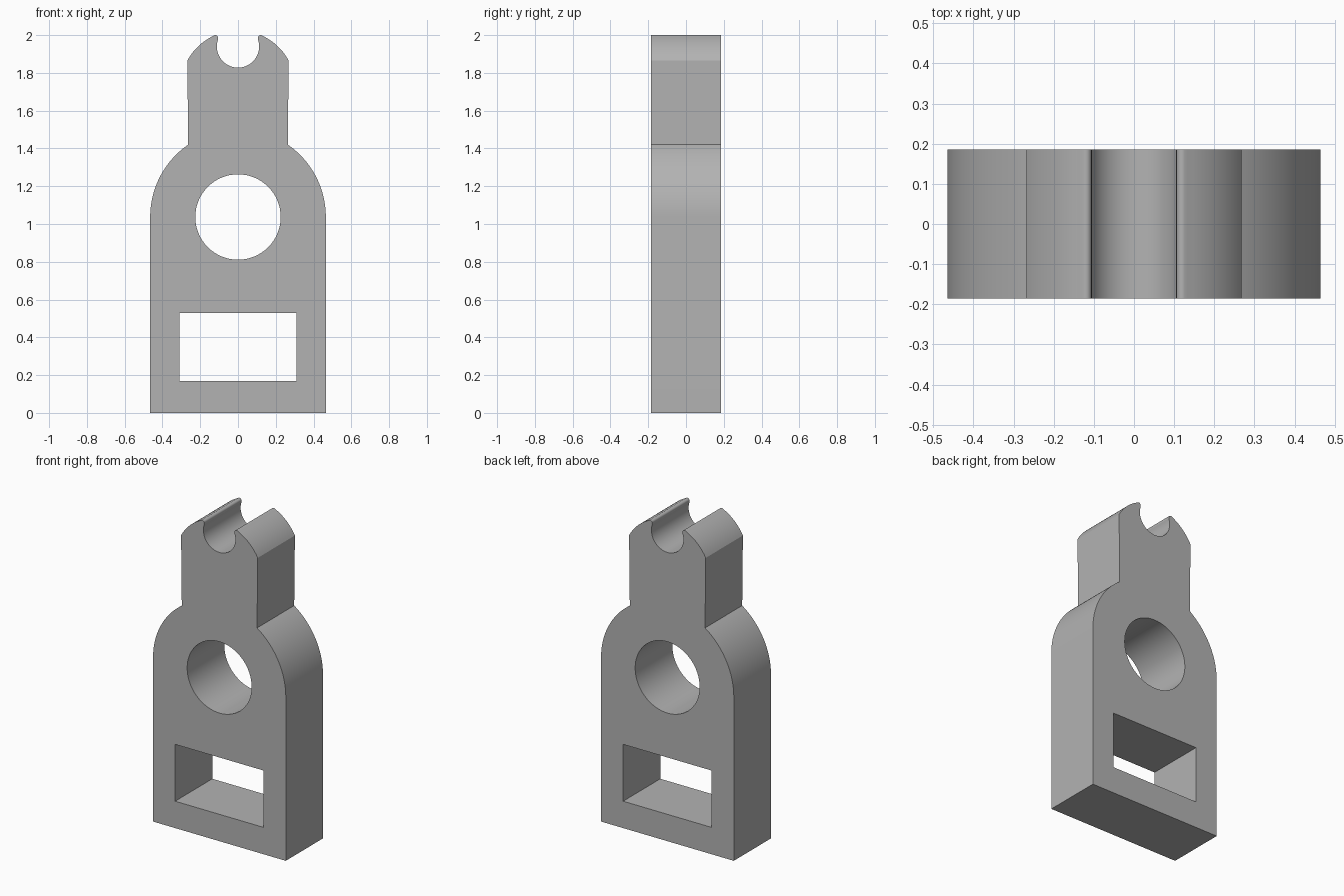
import bpy
import bmesh
from math import cos, sin, radians
from mathutils import Vector

cube = bpy.data.objects.get("Cube")
if cube:
    bpy.data.objects.remove(cube, do_unlink=True)

HALF_DEPTH = 0.186
BORE_Z = 1.037


def arc(cx, cz, r, start, end, steps):
    """Points on an arc in the x-z plane, angles in degrees."""
    angles = [radians(start + (end - start) * i / steps) for i in range(steps + 1)]
    return [(cx + r * cos(a), cz + r * sin(a)) for a in angles]


# Right half of the outline, from the base corner up to the notch bottom
half = [(0.465, 0)]
half += arc(0, BORE_Z, 0.465, 0, 55.5, 24)       # round shoulder
half += arc(0, 1.72, 0.305, 28.4, 64, 14)        # domed head
half += arc(0.12, 1.986, 0.014, 66, 190, 8)      # rounded lip
half += arc(0, 1.94, 0.112, 20, -90, 24)         # open notch
outline = half + [(-x, z) for x, z in reversed(half[:-1])]

# Through openings
bore = arc(0, BORE_Z, 0.226, 0, 360, 64)[:-1]
window = [(-0.31, 0.17), (0.31, 0.17), (0.31, 0.53), (-0.31, 0.53)]

# Fill the profile and extrude it through the plate depth
bm = bmesh.new()
for loop in (outline, bore, window):
    verts = [bm.verts.new((x, -HALF_DEPTH, z)) for x, z in loop]
    for a, b in zip(verts, verts[1:] + verts[:1]):
        bm.edges.new((a, b))
bmesh.ops.triangle_fill(bm, use_beauty=True, edges=bm.edges[:], normal=Vector((0, -1, 0)))
result = bmesh.ops.extrude_face_region(bm, geom=bm.faces[:], use_keep_orig=True)
moved = [g for g in result["geom"] if isinstance(g, bmesh.types.BMVert)]
bmesh.ops.translate(bm, verts=moved, vec=(0, 2 * HALF_DEPTH, 0))
bmesh.ops.recalc_face_normals(bm, faces=bm.faces[:])

mesh = bpy.data.meshes.new("bracket_plate")
bm.to_mesh(mesh)
bm.free()
plate = bpy.data.objects.new("bracket_plate", mesh)
bpy.context.collection.objects.link(plate)

# Plain grey finish
grey = bpy.data.materials.new("plain_grey")
grey.use_nodes = True
colour = (0.45, 0.45, 0.45, 1)
grey.diffuse_color = colour
grey.node_tree.nodes["Principled BSDF"].inputs["Base Color"].default_value = colour
mesh.materials.append(grey)

# Smooth curved walls, crisp corners
bpy.ops.object.select_all(action="DESELECT")
plate.select_set(True)
bpy.context.view_layer.objects.active = plate
bpy.ops.object.shade_smooth_by_angle(angle=radians(25))
